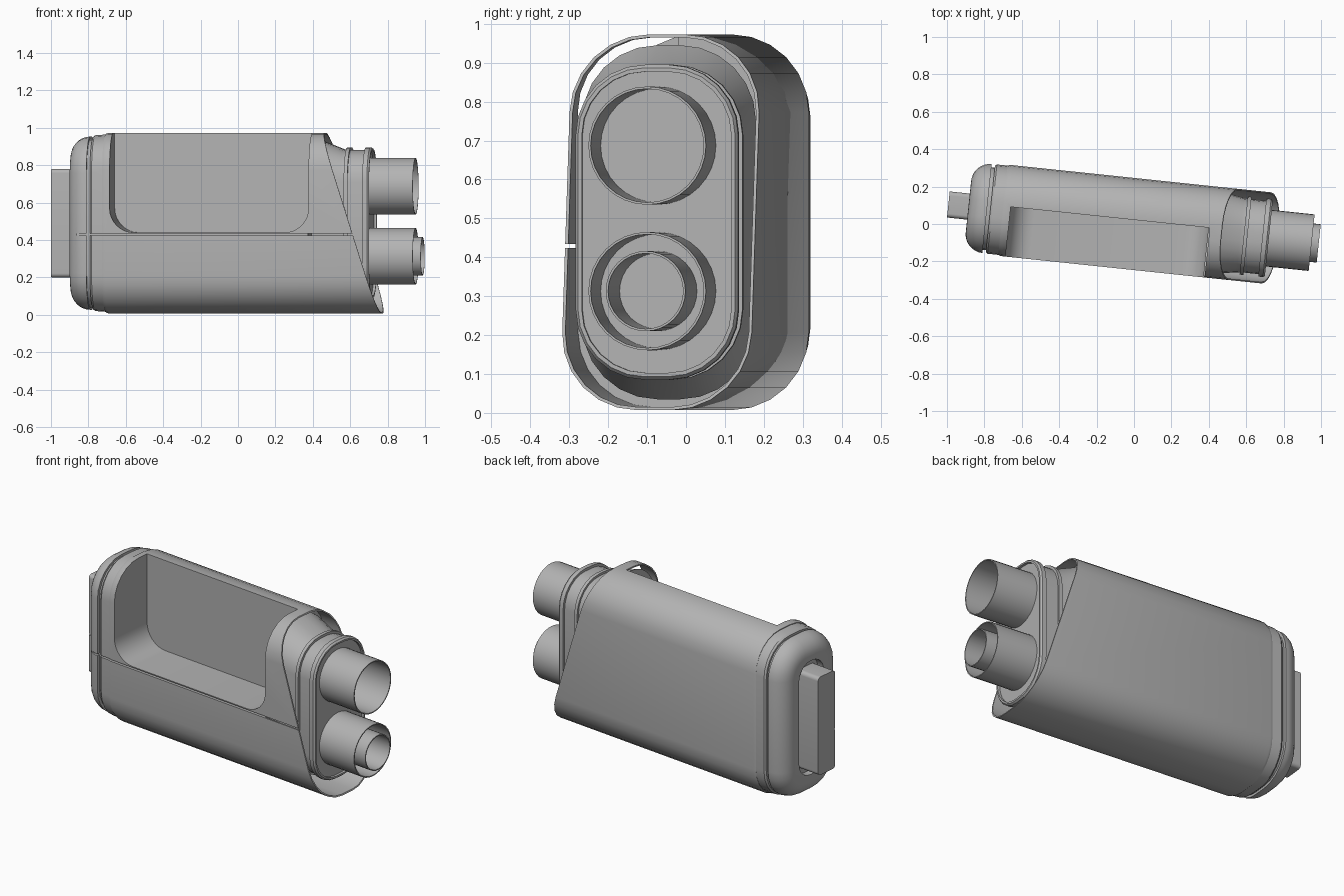
import bpy, bmesh, math
from mathutils import Matrix, Vector

if "Cube" in bpy.data.objects:
    bpy.data.objects.remove(bpy.data.objects["Cube"])

gray = bpy.data.materials.new("plain_gray")
gray.use_nodes = True
tone = (0.45, 0.45, 0.45, 1)
gray.diffuse_color = tone
gray.node_tree.nodes["Principled BSDF"].inputs["Base Color"].default_value = tone

MID = 0.49                                    # height of the long axis
TURN = Matrix.Rotation(math.radians(-6), 4, "Z")


def section(x, hw, hh, r, steps=6):
    """Rounded rectangle across the long axis."""
    pts = []
    for k, (sy, sz) in enumerate([(1, 1), (-1, 1), (-1, -1), (1, -1)]):
        for i in range(steps + 1):
            a = math.pi / 2 * (k + i / steps)
            pts.append(Vector((x, sy * (hw - r) + r * math.cos(a),
                               MID + sz * (hh - r) + r * math.sin(a))))
    return pts


def circle(x, z, r, steps=32):
    return [Vector((x, r * math.cos(t), z + r * math.sin(t)))
            for t in (2 * math.pi * i / steps for i in range(steps))]


def loft(name, rings, closed=False):
    """Skin a row of rings; closed joins last to first, else the ends are capped."""
    bm = bmesh.new()
    loops = [[bm.verts.new(p) for p in ring] for ring in rings]
    n = len(loops[0])
    pairs = list(zip(loops, loops[1:]))
    if closed:
        pairs.append((loops[-1], loops[0]))
    for a, b in pairs:
        for i in range(n):
            j = (i + 1) % n
            bm.faces.new((a[i], a[j], b[j], b[i]))
    if not closed:
        bm.faces.new(loops[0])
        bm.faces.new(loops[-1])
    bmesh.ops.recalc_face_normals(bm, faces=bm.faces)
    mesh = bpy.data.meshes.new(name)
    bm.to_mesh(mesh)
    bm.free()
    mesh.materials.append(gray)
    ob = bpy.data.objects.new(name, mesh)
    bpy.context.collection.objects.link(ob)
    return ob


def side_prism(name, outline, y0, y1):
    """Extrude an (x, z) outline across the width."""
    return loft(name, [[Vector((x, y, z)) for x, z in outline] for y in (y0, y1)])


def box(name, x0, x1, y0, y1, z0, z1):
    return side_prism(name, [(x0, z0), (x1, z0), (x1, z1), (x0, z1)], y0, y1)


def carve(ob, *cutters):
    for c in cutters:
        m = ob.modifiers.new("cut", "BOOLEAN")
        m.operation, m.solver, m.object = "DIFFERENCE", "EXACT", c
    bpy.context.view_layer.update()
    mesh = bpy.data.meshes.new_from_object(
        ob.evaluated_get(bpy.context.evaluated_depsgraph_get()))
    ob.modifiers.clear()
    ob.data = mesh


def tube(name, x0, x1, z, r, wall=0.006):
    return loft(name, [circle(x0, z, r), circle(x1, z, r),
                       circle(x1, z, r - wall), circle(x0, z, r - wall)], closed=True)


# Cutters: slanted mouth, hollow mouth, open-topped side pocket, seam, cap slot
slant = side_prism("slant_cutter", [(0.455, 1.02), (0.79, -0.04), (1.2, -0.04), (1.2, 1.02)], -0.4, 0.4)
bore = loft("bore_cutter", [section(x, 0.237, 0.475, 0.192) for x in (0.40, 1.1)])
x0, x1, floor, rad = -0.665, 0.405, 0.44, 0.13
arc = [math.pi / 2 * i / 8 for i in range(9)]
outline = [(x0 + rad - rad * math.cos(a), floor + rad - rad * math.sin(a)) for a in arc]
outline += [(x1 - rad + rad * math.sin(a), floor + rad - rad * math.cos(a)) for a in arc]
outline += [(x1, 1.1), (x0, 1.1)]
pocket = side_prism("pocket_cutter", outline, -0.4, 0.022)
seam = box("seam_cutter", -0.95, 0.9, -0.4, -0.222, 0.424, 0.434)
plug_seam = box("plug_seam_cutter", -1.1, -0.8, -0.2, -0.066, 0.424, 0.434)
slot = loft("slot_cutter", [section(x, 0.1, 0.335, 0.09) for x in (-1.1, -0.85)])
cutters = [slant, bore, pocket, seam, plug_seam, slot]

# Main shell
body = loft("body_shell", [section(-0.705, 0.24, 0.478, 0.198),
                           section(-0.69, 0.245, 0.483, 0.2),
                           section(1.0, 0.245, 0.483, 0.2)])
carve(body, slant, bore, pocket, seam)

# Collar and rounded end cap
collar = loft("collar", [section(-0.772, 0.233, 0.463, 0.192),
                         section(-0.762, 0.24, 0.47, 0.196),
                         section(-0.705, 0.24, 0.474, 0.196)])
neck = loft("neck", [section(x, 0.222, 0.45, 0.18) for x in (-0.795, -0.76)])
cap_rings = [section(-0.79 - 0.1 * math.sin(a), 0.139 + 0.1 * math.cos(a),
                     0.363 + 0.1 * math.cos(a), 0.095 + 0.1 * math.cos(a)) for a in arc]
cap = loft("end_cap", cap_rings)
for part in (collar, cap):
    carve(part, seam)
carve(cap, slot)

# Plug set in the cap slot
plug = loft("plug", [section(-0.998, 0.07, 0.29, 0.022), section(-0.83, 0.07, 0.29, 0.022)])
carve(plug, plug_seam)

# Inner block: taper, then two ridges around a groove, with a shallow rimmed face
profile = [(0.42, 0.225, 0.455), (0.57, 0.2, 0.395), (0.59, 0.2, 0.392),
           (0.59, 0.21, 0.405), (0.61, 0.21, 0.405), (0.61, 0.197, 0.39),
           (0.69, 0.197, 0.39), (0.69, 0.21, 0.405), (0.715, 0.21, 0.405),
           (0.725, 0.203, 0.397), (0.725, 0.193, 0.387), (0.71, 0.193, 0.387)]
block = loft("inner_block", [section(x, w, h, w - 0.03) for x, w, h in profile])

# Outlet tubes
parts = [body, collar, neck, cap, plug, block,
         tube("upper_tube", 0.70, 0.955, 0.687, 0.152),
         tube("lower_tube", 0.70, 0.955, 0.313, 0.152),
         tube("lower_inner_tube", 0.70, 0.993, 0.313, 0.103)]

# Turn the whole assembly, smooth it and drop the cutters
for ob in parts:
    ob.data.transform(TURN)
    bpy.ops.object.select_all(action="DESELECT")
    ob.select_set(True)
    bpy.context.view_layer.objects.active = ob
    bpy.ops.object.shade_smooth_by_angle(angle=math.radians(30))
for c in cutters:
    bpy.data.objects.remove(c)
